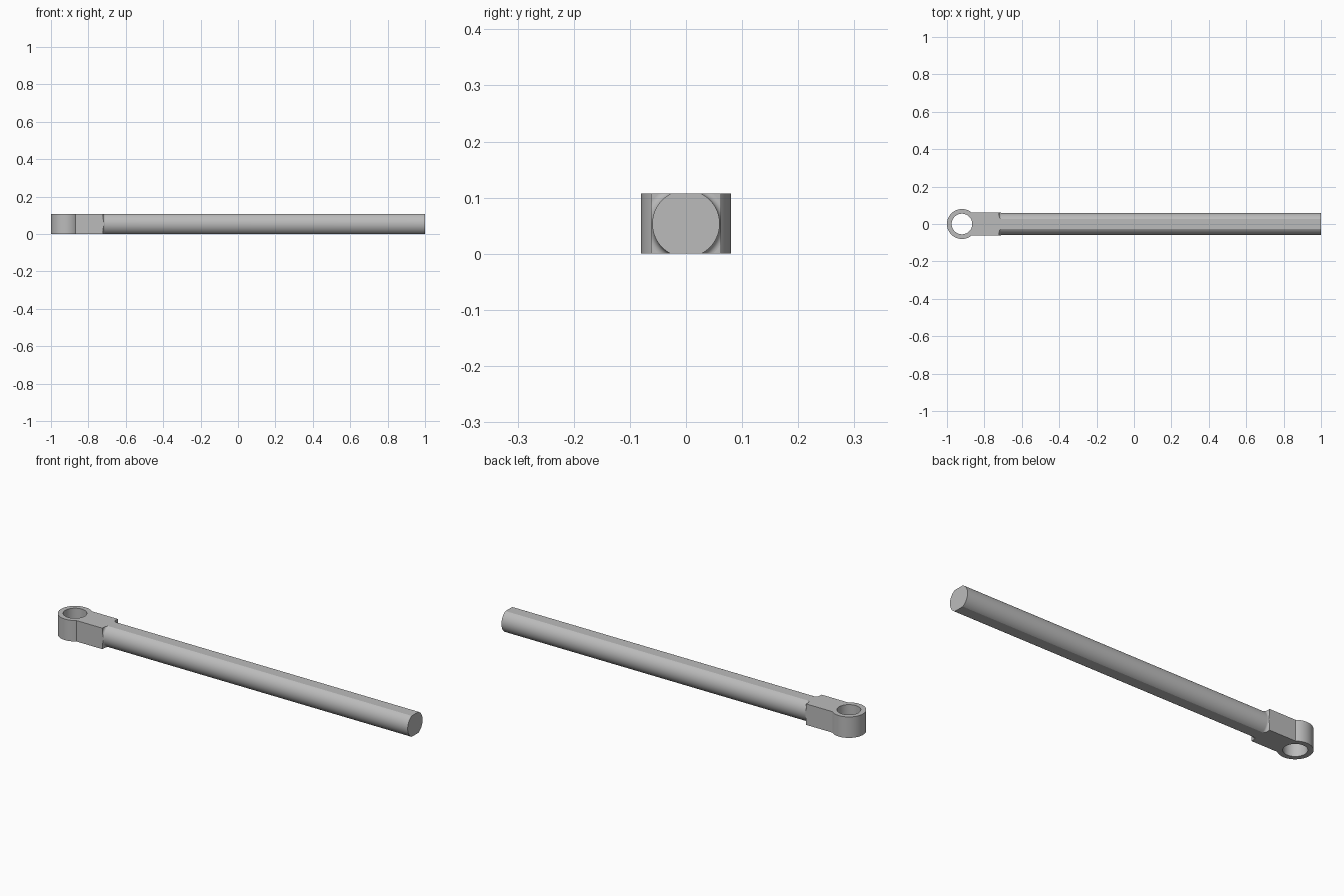
import bpy, bmesh, math
from mathutils import Matrix

cube = bpy.data.objects.get("Cube")
if cube:
    bpy.data.objects.remove(cube, do_unlink=True)

HEIGHT = 0.107          # distance between the flats
HALF_WIDTH = 0.062      # half the width of the neck
EYE_X, EYE_R, HOLE_R = -0.92, 0.08, 0.055
NECK_END = -0.722
ROD_R, FILLET = 0.06, 0.012
SEGMENTS = 96

grey = bpy.data.materials.new("steel grey")
grey.use_nodes = True
grey.diffuse_color = (0.5, 0.5, 0.5, 1)
grey.node_tree.nodes["Principled BSDF"].inputs["Base Color"].default_value = (0.5, 0.5, 0.5, 1)


def make_object(name, bm):
    bmesh.ops.recalc_face_normals(bm, faces=bm.faces)
    mesh = bpy.data.meshes.new(name)
    bm.to_mesh(mesh)
    bm.free()
    mesh.materials.append(grey)
    obj = bpy.data.objects.new(name, mesh)
    bpy.context.collection.objects.link(obj)
    return obj


def cut(obj, tool, operation):
    """Apply a boolean, remove its tool, and shade the curved faces smooth."""
    mod = obj.modifiers.new("cut", 'BOOLEAN')
    mod.operation, mod.solver, mod.object = operation, 'EXACT', tool
    bpy.ops.object.select_all(action='DESELECT')
    bpy.context.view_layer.objects.active = obj
    obj.select_set(True)
    bpy.ops.object.modifier_apply(modifier=mod.name)
    bpy.data.objects.remove(tool, do_unlink=True)
    bpy.ops.object.shade_smooth_by_angle(angle=math.radians(25))


# Eye and neck: one outline, extruded upwards
bm = bmesh.new()
start = math.asin(HALF_WIDTH / EYE_R)
sweep = 2 * math.pi - 2 * start
outline = [(NECK_END, -HALF_WIDTH), (NECK_END, HALF_WIDTH)]
for i in range(SEGMENTS + 1):
    a = start + sweep * i / SEGMENTS
    outline.append((EYE_X + EYE_R * math.cos(a), EYE_R * math.sin(a)))
face = bm.faces.new([bm.verts.new((x, y, 0)) for x, y in outline])
top = bmesh.ops.extrude_face_region(bm, geom=[face])["geom"]
bmesh.ops.translate(bm, vec=(0, 0, HEIGHT),
                    verts=[v for v in top if isinstance(v, bmesh.types.BMVert)])
rod_end = make_object("rod_end_eye", bm)

# Through hole in the eye
bm = bmesh.new()
bmesh.ops.create_cone(bm, cap_ends=True, segments=SEGMENTS, radius1=HOLE_R,
                      radius2=HOLE_R, depth=1,
                      matrix=Matrix.Translation((EYE_X, 0, HEIGHT / 2)))
cut(rod_end, make_object("hole_cutter", bm), 'DIFFERENCE')

# Rod: turned profile flaring into the neck with a fillet
profile = [(NECK_END, 0)]
for i in range(9):
    a = math.pi / 2 * i / 8
    profile.append((NECK_END + FILLET * (1 - math.cos(a)),
                    ROD_R + FILLET * (1 - math.sin(a))))
profile += [(1, ROD_R), (1, 0)]
bm = bmesh.new()
verts = [bm.verts.new((x, 0, HEIGHT / 2 + r)) for x, r in profile]
edges = [bm.edges.new(pair) for pair in zip(verts, verts[1:])]
bmesh.ops.spin(bm, geom=verts + edges, cent=(0, 0, HEIGHT / 2), axis=(1, 0, 0),
               angle=2 * math.pi, steps=SEGMENTS)
bmesh.ops.remove_doubles(bm, verts=bm.verts, dist=1e-5)
rod = make_object("rod", bm)

# Flats along the top and bottom, level with the neck
bm = bmesh.new()
bmesh.ops.create_cube(bm, size=1, matrix=Matrix.Translation((0, 0, HEIGHT / 2))
                      @ Matrix.Diagonal((3, 2 * HALF_WIDTH, HEIGHT, 1)))
cut(rod, make_object("flats_cutter", bm), 'INTERSECT')
